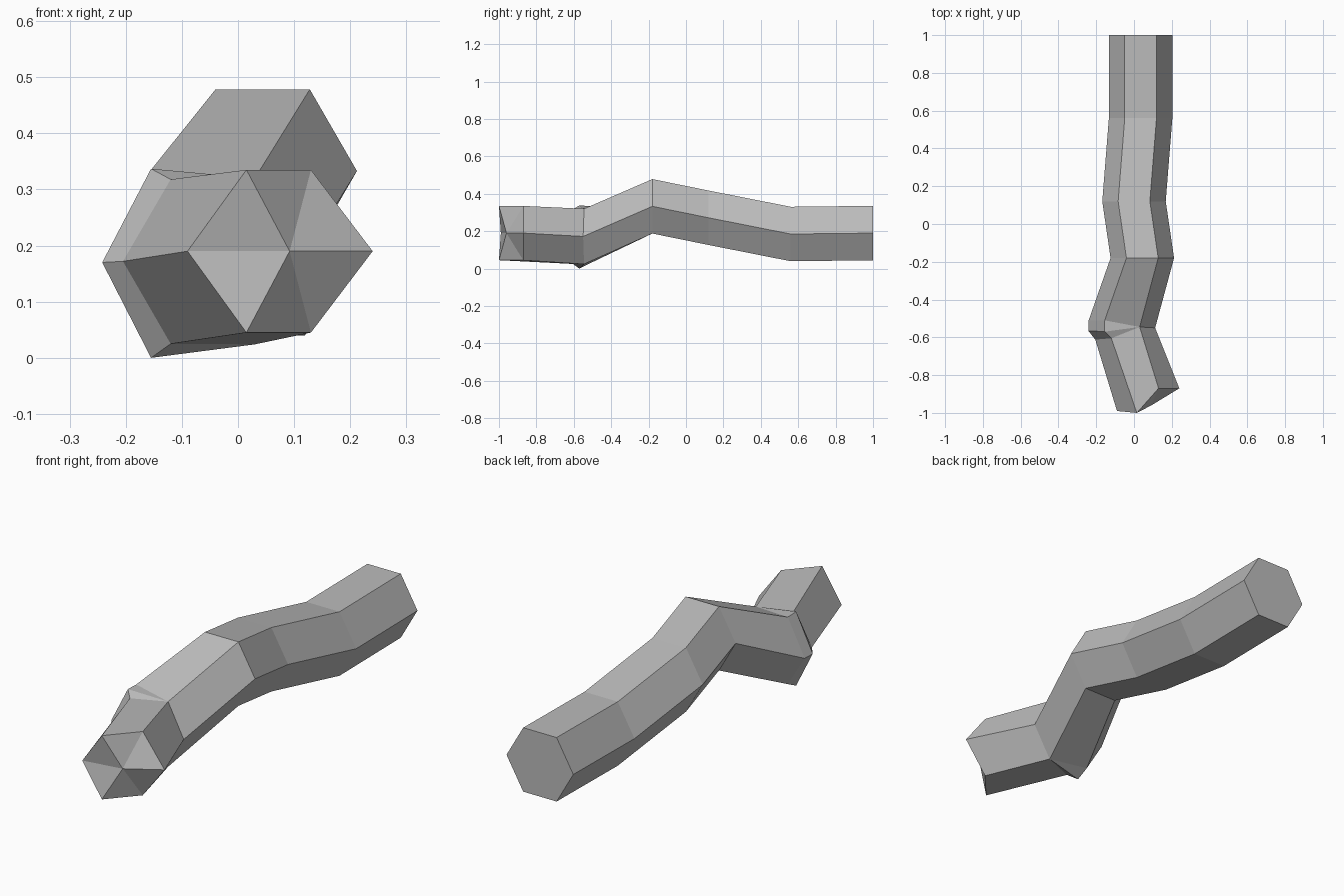
import bpy
import bmesh
import math

cube = bpy.data.objects.get("Cube")
if cube:
    bpy.data.objects.remove(cube, do_unlink=True)

# Single grey material
grey = bpy.data.materials.new("plain_grey")
grey.use_nodes = True
colour = (0.5, 0.5, 0.5, 1)
grey.diffuse_color = colour
grey.node_tree.nodes["Principled BSDF"].inputs["Base Color"].default_value = colour

RADIUS = 0.168
bm = bmesh.new()


def hexagon(x, y, z):
    """Upright six-sided section: right, top right, top left, left, bottom left, bottom right."""
    return [bm.verts.new((x + RADIUS * math.cos(i * math.pi / 3), y,
                          z + RADIUS * math.sin(i * math.pi / 3))) for i in range(6)]


def outer_side(top, left, bottom):
    """The three section corners on the outside of the elbow."""
    return [bm.verts.new(p) for p in (top, left, bottom)]


def bridge(a, b):
    """Skin two sections, merging corners which they share."""
    for i in range(6):
        j = (i + 1) % 6
        corners = list(dict.fromkeys((a[i], a[j], b[j], b[i])))
        if len(corners) > 2:
            bm.faces.new(corners)


# Rear tube, from the back end to the hump
sections = [hexagon(0.035, 1, 0.19), hexagon(0.035, 0.56, 0.185),
            hexagon(0, 0.12, 0.272), hexagon(0.044, -0.18, 0.333)]

# Elbow: three sections fanning out from the same inner corners
inner_right, inner_top, inner_bottom = [
    bm.verts.new(p) for p in ((0.112, -0.55, 0.172), (0.03, -0.545, 0.32), (0.03, -0.545, 0.024))]
for outer in (
    outer_side((-0.155, -0.51, 0.335), (-0.24, -0.51, 0.17), (-0.155, -0.51, 0.03)),
    outer_side((-0.155, -0.57, 0.337), (-0.242, -0.565, 0.17), (-0.155, -0.57, 0)),
    outer_side((-0.12, -0.605, 0.318), (-0.205, -0.612, 0.172), (-0.12, -0.605, 0.025)),
):
    sections.append([inner_right, inner_top, *outer, inner_bottom])

# Slanted front end
front = [bm.verts.new((x, y, 0.19 + h)) for x, y, h in (
    (0.24, -0.87, 0), (0.13, -0.87, 0.145), (0.015, -1, 0.145),
    (-0.09, -0.99, 0), (0.015, -1, -0.145), (0.13, -0.87, -0.145))]
sections.append(front)

for a, b in zip(sections, sections[1:]):
    bridge(a, b)

# Flat back cap and fanned front cap
bm.faces.new(sections[0])
tip = bm.verts.new((0.092, -0.96, 0.19))
for i in range(6):
    bm.faces.new((front[i], front[(i + 1) % 6], tip))

bmesh.ops.recalc_face_normals(bm, faces=bm.faces)
mesh = bpy.data.meshes.new("bent_tube")
bm.to_mesh(mesh)
bm.free()
mesh.materials.append(grey)
tube = bpy.data.objects.new("bent_tube", mesh)
bpy.context.collection.objects.link(tube)
